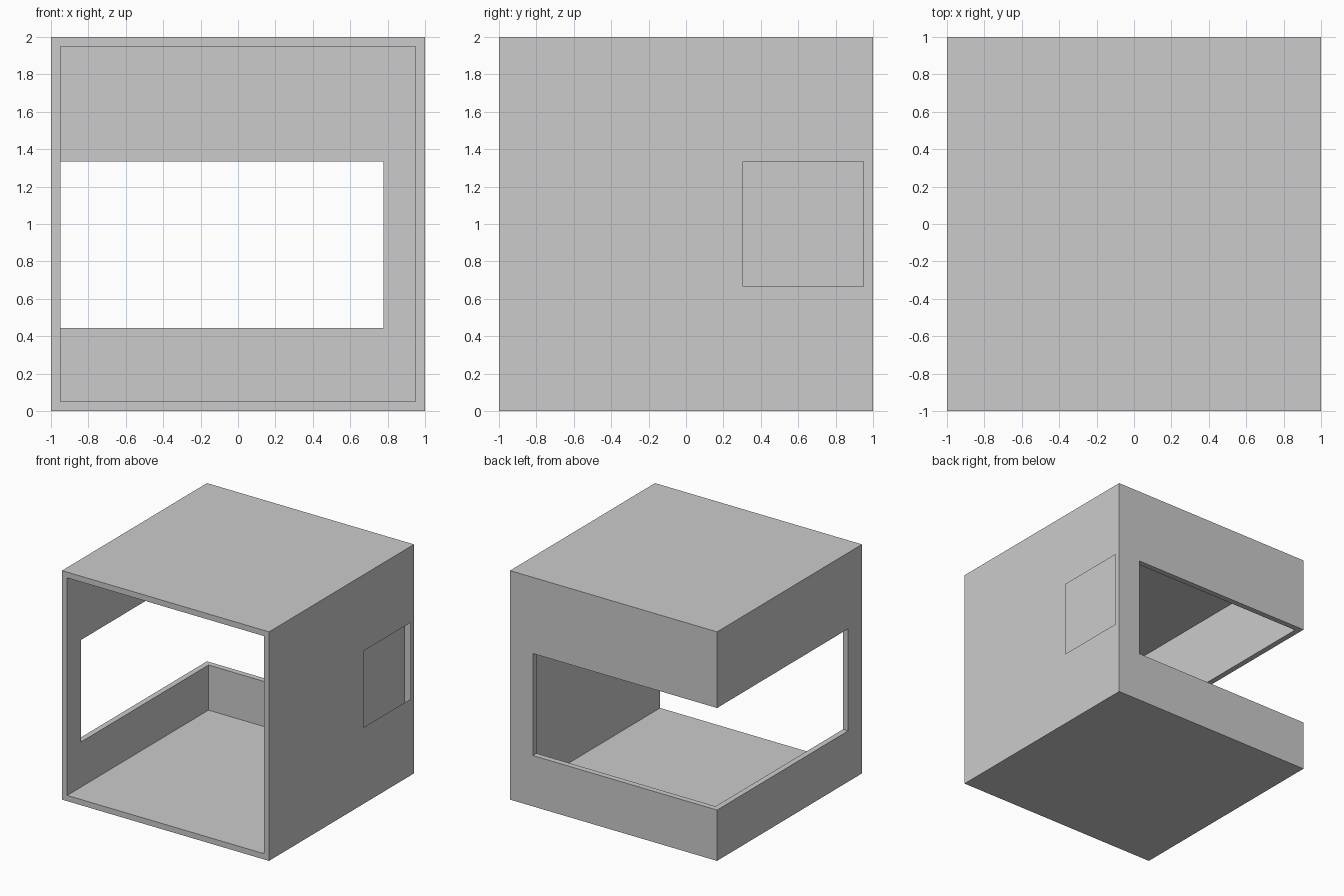
import bpy, bmesh
from mathutils import Vector

if "Cube" in bpy.data.objects:
    bpy.data.objects.remove(bpy.data.objects["Cube"])


def box(name, lo, hi):
    """Axis-aligned box between two corners."""
    lo, hi = Vector(lo), Vector(hi)
    bm = bmesh.new()
    bmesh.ops.create_cube(bm, size=1)
    for v in bm.verts:
        v.co = (lo + hi) / 2 + v.co * (hi - lo)
    mesh = bpy.data.meshes.new(name)
    bm.to_mesh(mesh)
    bm.free()
    obj = bpy.data.objects.new(name, mesh)
    bpy.context.collection.objects.link(obj)
    return obj


def cut(obj, cutter):
    """Subtract the cutter, then remove it."""
    mod = obj.modifiers.new("cut", 'BOOLEAN')
    mod.operation = 'DIFFERENCE'
    mod.solver = 'EXACT'
    mod.object = cutter
    bpy.context.view_layer.objects.active = obj
    bpy.ops.object.modifier_apply(modifier=mod.name)
    bpy.data.objects.remove(cutter)


W = 0.05  # wall thickness

# Room shell, open at the front
shell = box("room_shell", (-1, -1, 0), (1, 1, 2))
cut(shell, box("room_cutter", (-1 + W, -1.2, W), (1 - W, 1 - W, 2 - W)))

# Window wrapping round the back left corner
cut(shell, box("window_cutter", (-1.2, -0.81, 0.444), (0.778, 1.2, 1.335)))

# Shallow opening in the outer skin of the right wall; the inner skin stays
bm = bmesh.new()
bm.from_mesh(shell.data)


def outer_right():
    return [f for f in bm.faces if all(abs(v.co.x - 1) < 1e-4 for v in f.verts)]


for co, no in (((0, 0.306, 0), (0, 1, 0)), ((0, 0.95, 0), (0, 1, 0)),
               ((0, 0, 0.667), (0, 0, 1)), ((0, 0, 1.335), (0, 0, 1))):
    faces = outer_right()
    edges = {e for f in faces for e in f.edges}
    verts = {v for f in faces for v in f.verts}
    bmesh.ops.bisect_plane(bm, geom=faces + list(edges) + list(verts),
                           plane_co=co, plane_no=no)

opening = [f for f in outer_right()
           if 0.31 < f.calc_center_median().y < 0.95
           and 0.67 < f.calc_center_median().z < 1.33]
bmesh.ops.delete(bm, geom=opening, context='FACES_ONLY')
bm.to_mesh(shell.data)
bm.free()
